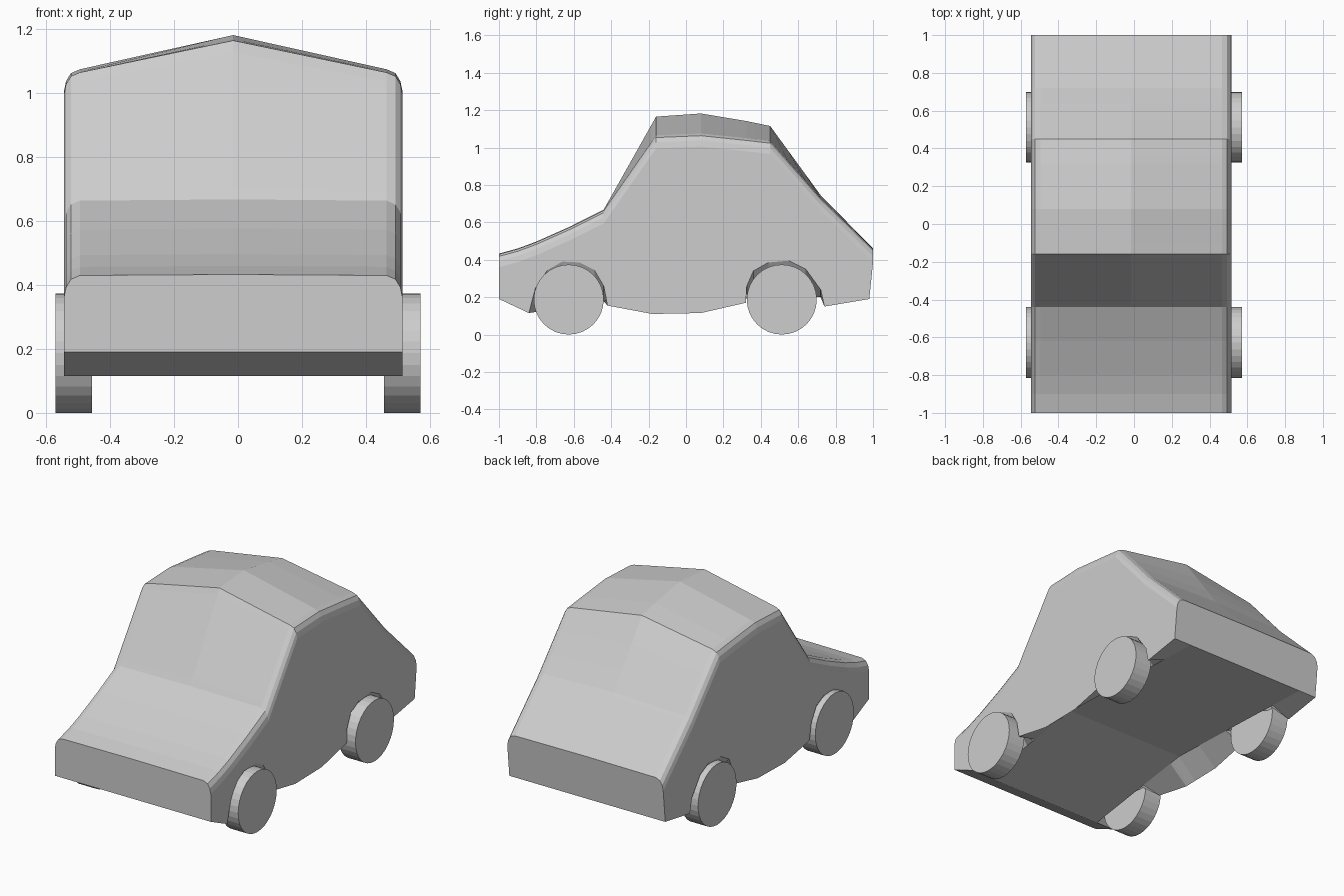
import bpy
import bmesh
import math

cube = bpy.data.objects.get("Cube")
if cube:
    bpy.data.objects.remove(cube, do_unlink=True)

# One plain grey for everything
GREY = (0.61, 0.61, 0.61, 1)
grey = bpy.data.materials.new("plain_grey")
grey.use_nodes = True
grey.diffuse_color = GREY
grey.node_tree.nodes["Principled BSDF"].inputs["Base Color"].default_value = GREY


def finish(name, bm):
    """Turn a bmesh into a named, flat-shaded object."""
    bmesh.ops.recalc_face_normals(bm, faces=bm.faces[:])
    mesh = bpy.data.meshes.new(name)
    bm.to_mesh(mesh)
    bm.free()
    mesh.materials.append(grey)
    obj = bpy.data.objects.new(name, mesh)
    bpy.context.collection.objects.link(obj)
    return obj


def height(profile, y):
    """Read a side profile at y."""
    for (y0, z0), (y1, z1) in zip(profile, profile[1:]):
        if y <= y1:
            return z0 + (z1 - z0) * (y - y0) / (y1 - y0)
    return profile[-1][1]


def loft(name, rings):
    """Join equal rings of points into a closed solid."""
    bm = bmesh.new()
    loops = [[bm.verts.new(p) for p in ring] for ring in rings]
    for a, b in zip(loops, loops[1:]):
        for i in range(len(a)):
            j = (i + 1) % len(a)
            bm.faces.new((a[i], a[j], b[j], b[i]))
    bm.faces.new(loops[0])
    bm.faces.new(loops[-1])
    return finish(name, bm)


# Side profiles of the roof ridge and the shoulder
ridge = [(-1, .433), (-.9, .46), (-.8, .497), (-.62, .577), (-.44, .668), (-.16, 1.165),
         (.08, 1.182), (.32, 1.142), (.45, 1.115), (.72, .745), (1, .46)]
shoulder = [(-1, .43), (-.9, .457), (-.8, .494), (-.62, .574), (-.44, .664), (-.16, 1.065),
            (.08, 1.075), (.32, 1.05), (.45, 1.035), (.72, .73), (1, .457)]

# Lower edge of the body side, rising over both wheels
front_arch = [(-.84, .115), (-.805, .25), (-.74, .345), (-.66, .39), (-.57, .385),
              (-.49, .345), (-.44, .26), (-.42, .155)]
rear_arch = [(.32, .17), (.325, .26), (.36, .34), (.44, .385), (.55, .395),
             (.64, .35), (.72, .24), (.74, .15)]
sill = [(-1, .19)] + front_arch + [(-.18, .11), (.08, .115)] + rear_arch + [(1, .19)]

# Floor between the sills, so that the arches and sills slope in to it
floor = [(-1, .19), (-.84, .115), (-.1, .23), (1, .19)]

# Body
corner = [(.05, 0), (.022, .012), (.007, .037), (0, .07)]
HALF, FLOOR_HALF, CENTRE = .53, .41, -.015
rings = []
for y in sorted({p[0] for p in ridge + sill + floor}):
    top = height(shoulder, y)
    low_y = min(y, .98)
    half = [(HALF - dx, y, top - dz) for dx, dz in corner]
    half += [(HALF, low_y, height(sill, y)), (FLOOR_HALF, low_y, height(floor, y))]
    mirrored = [(-x, py, z) for x, py, z in reversed(half)]
    ring = [(0, y, height(ridge, y))] + half + mirrored
    rings.append([(x + CENTRE, py, z) for x, py, z in ring])
loft("car_body", rings)

# Wheels: plain faceted discs
RADIUS, WIDTH = .187, .114
for end, y in (("front", -.627), ("rear", .512)):
    for side, sign in (("left", 1), ("right", -1)):
        bm = bmesh.new()
        bmesh.ops.create_cone(bm, cap_ends=True, segments=32, radius1=RADIUS,
                              radius2=RADIUS, depth=WIDTH)
        wheel = finish(f"{end}_{side}_wheel", bm)
        wheel.rotation_euler.y = math.pi / 2
        wheel.location = (sign * .514, y, RADIUS)
